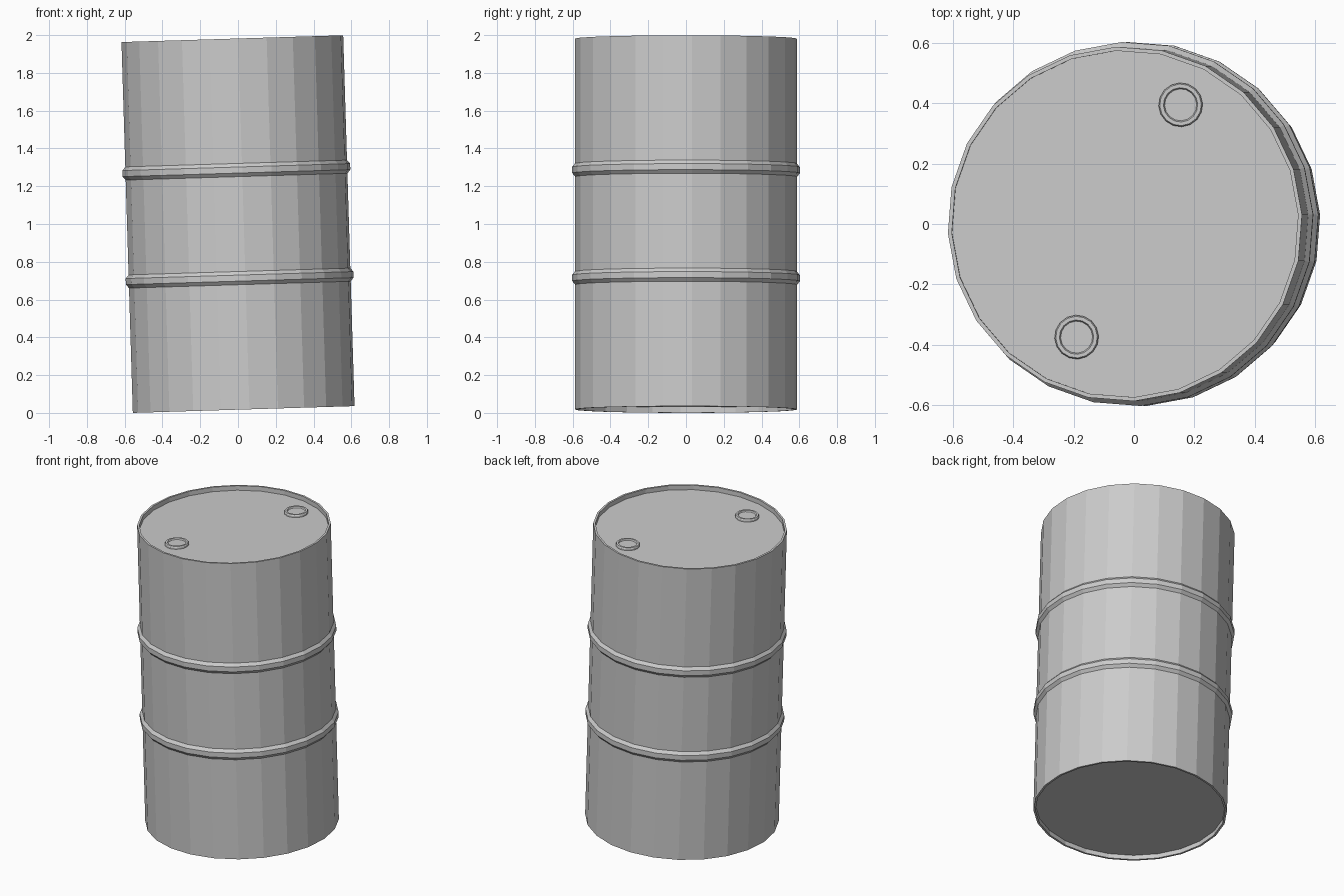
import bpy
import bmesh
import math
from mathutils import Matrix, Vector

cube = bpy.data.objects.get("Cube")
if cube:
    bpy.data.objects.remove(cube, do_unlink=True)

# Single grey painted steel
steel = bpy.data.materials.new("grey steel")
steel.use_nodes = True
colour = (0.6, 0.6, 0.6, 1)
steel.diffuse_color = colour
steel.node_tree.nodes["Principled BSDF"].inputs["Base Color"].default_value = colour

HEIGHT = 1.964
RADIUS = 0.588
HOOP_RADIUS = 0.604
LIP = 0.013
RECESS = 0.03

# The whole drum leans slightly towards -x
LEAN = Matrix.Translation((0.03, 0, 0.018)) @ Matrix.Rotation(math.radians(-1.75), 4, "Y")


def lathe(name, profile, sides, turn, place):
    """Revolve (radius, height) points around z; both ends are closed by discs."""
    bm = bmesh.new()
    rings = []
    for radius, z in profile:
        ring = []
        for i in range(sides):
            a = turn + math.tau * i / sides
            ring.append(bm.verts.new((radius * math.cos(a), radius * math.sin(a), z)))
        rings.append(ring)
    for low, high in zip(rings, rings[1:]):
        for i in range(sides):
            j = (i + 1) % sides
            bm.faces.new((low[i], low[j], high[j], high[i]))
    bm.faces.new(list(reversed(rings[0])))
    bm.faces.new(rings[-1])
    bmesh.ops.recalc_face_normals(bm, faces=bm.faces)
    mesh = bpy.data.meshes.new(name)
    bm.to_mesh(mesh)
    bm.free()
    mesh.materials.append(steel)
    obj = bpy.data.objects.new(name, mesh)
    bpy.context.collection.objects.link(obj)
    obj.matrix_world = place
    return obj


# Drum: recessed base, wall with two rolled hoops, recessed lid
inner = RADIUS - LIP
profile = [(inner, RECESS), (inner, 0), (RADIUS, 0)]
for hoop_z in (HEIGHT / 2 - 0.286, HEIGHT / 2 + 0.286):
    profile += [
        (RADIUS, hoop_z - 0.035),
        (HOOP_RADIUS, hoop_z - 0.016),
        (HOOP_RADIUS, hoop_z + 0.016),
        (RADIUS, hoop_z + 0.035),
    ]
profile += [(RADIUS, HEIGHT), (inner, HEIGHT), (inner, HEIGHT - RECESS)]
lathe("drum_body", profile, 24, math.radians(3), LEAN)

# Two bungs on the lid, each a raised collar around a shallow plug
bung = [(0.073, -0.002), (0.073, 0.01), (0.069, 0.017), (0.057, 0.017), (0.053, 0.009)]
for name, x, y in (("back_bung", 0.184, 0.395), ("front_bung", -0.161, -0.375)):
    spot = Matrix.Translation(Vector((x, y, HEIGHT - RECESS)))
    lathe(name, bung, 16, math.radians(3), LEAN @ spot)
